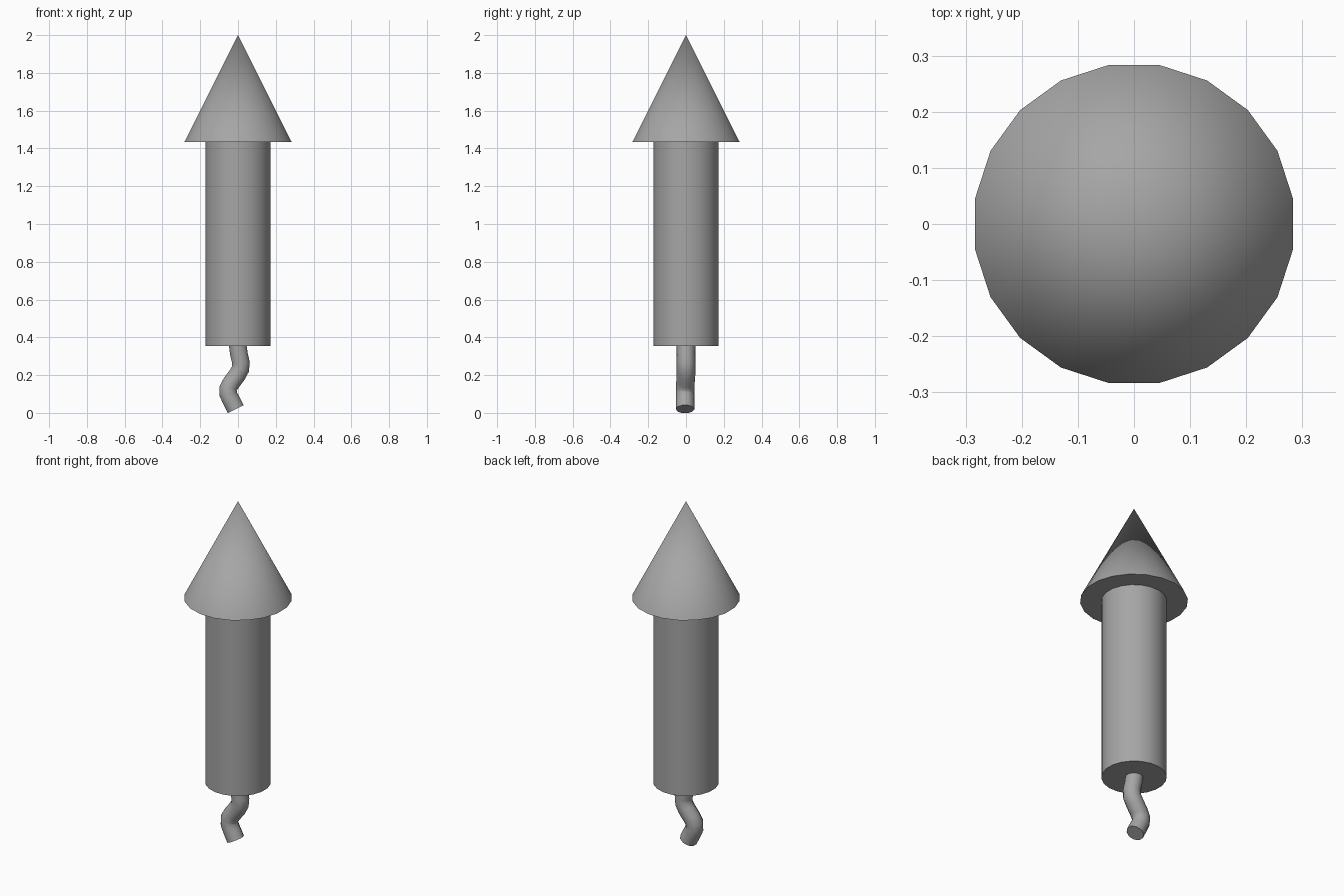
import bpy
from math import radians
from mathutils import Matrix

cube = bpy.data.objects.get("Cube")
if cube:
    bpy.data.objects.remove(cube, do_unlink=True)

SIDES = 20
BODY_BOTTOM, BODY_TOP, TIP = 0.355, 1.435, 2.0

# One plain grey for the whole rocket
grey = bpy.data.materials.new("plain_grey")
grey.use_nodes = True
colour = (0.38, 0.38, 0.38, 1)
grey.diffuse_color = colour
grey.node_tree.nodes["Principled BSDF"].inputs["Base Color"].default_value = colour


def finish(obj, name):
    obj.name = name
    obj.data.materials.clear()
    obj.data.materials.append(grey)
    bpy.ops.object.select_all(action="DESELECT")
    obj.select_set(True)
    bpy.context.view_layer.objects.active = obj
    bpy.ops.object.shade_smooth_by_angle(angle=radians(40))


def tapered(name, r_bottom, r_top, z0, z1):
    bpy.ops.mesh.primitive_cone_add(vertices=SIDES, radius1=r_bottom, radius2=r_top,
                                    depth=z1 - z0, location=(0, 0, (z0 + z1) / 2))
    obj = bpy.context.object
    # Half a facet of turn puts flat sides on the axes
    obj.data.transform(Matrix.Rotation(radians(180 / SIDES), 4, "Z"))
    finish(obj, name)


tapered("body_tube", 0.174, 0.174, BODY_BOTTOM, BODY_TOP)
tapered("nose_cone", 0.287, 0, BODY_TOP, TIP)

# Crooked fuse: a round tube swept along a zigzag with softened bends
path = [(-0.003, 0, 0.37), (0.005, 0, 0.31), (0.016, 0, 0.265), (0.013, 0, 0.232),
        (-0.005, 0, 0.2), (-0.035, -0.003, 0.16), (-0.052, -0.005, 0.13),
        (-0.052, -0.005, 0.1), (-0.035, -0.005, 0.065), (-0.012, -0.005, 0.02)]
curve = bpy.data.curves.new("fuse", "CURVE")
curve.dimensions = "3D"
curve.bevel_depth = 0.049
curve.bevel_resolution = 3
curve.use_fill_caps = True
spline = curve.splines.new("POLY")
spline.points.add(len(path) - 1)
for point, co in zip(spline.points, path):
    point.co = (*co, 1)
fuse = bpy.data.objects.new("fuse", curve)
bpy.context.collection.objects.link(fuse)
bpy.ops.object.select_all(action="DESELECT")
fuse.select_set(True)
bpy.context.view_layer.objects.active = fuse
bpy.ops.object.convert(target="MESH")
finish(bpy.context.object, "fuse")
